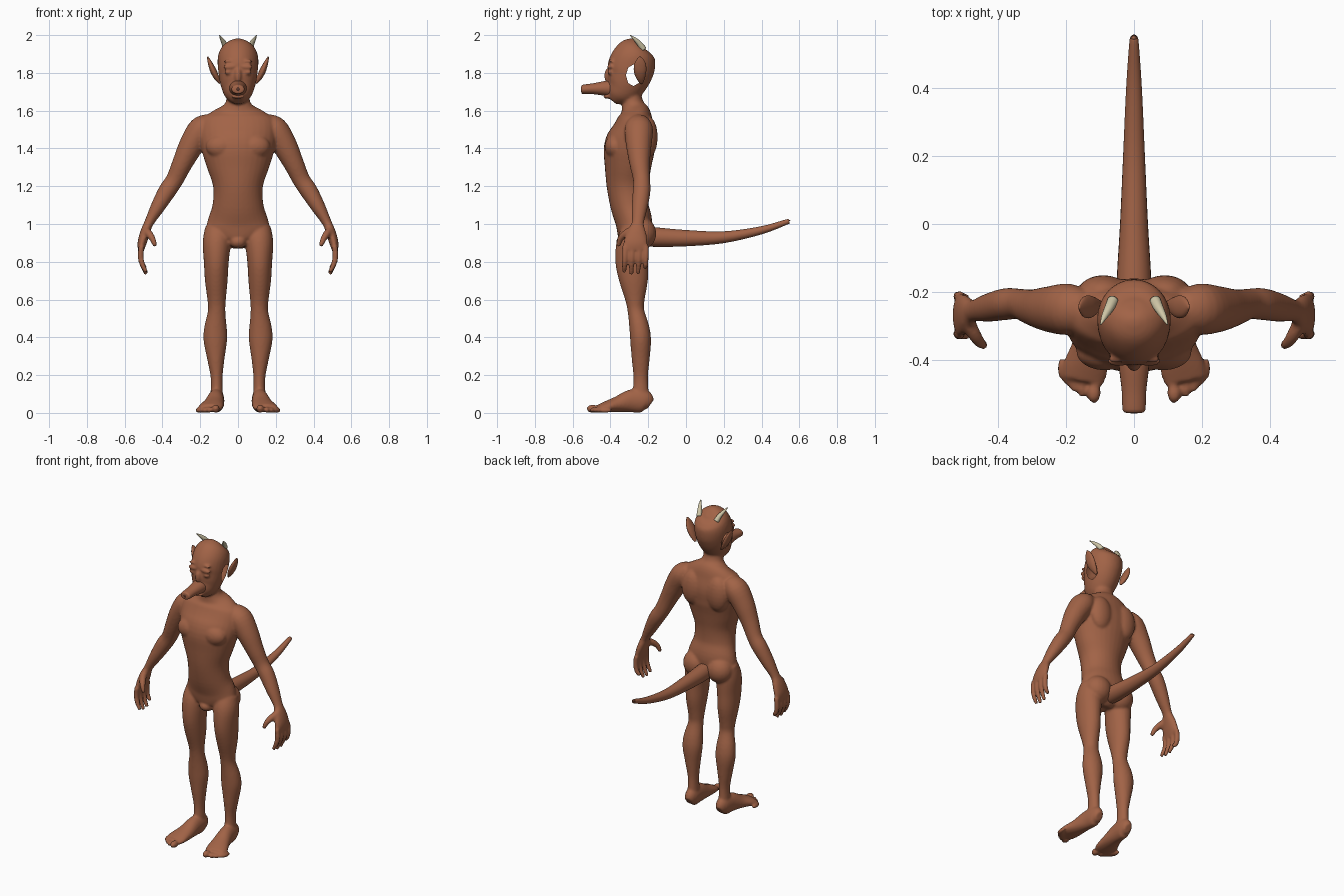
import bpy, bmesh, math
from mathutils import Vector

cube = bpy.data.objects.get("Cube")
if cube:
    bpy.data.objects.remove(cube, do_unlink=True)


def material(name, rgb):
    m = bpy.data.materials.new(name)
    m.use_nodes = True
    m.diffuse_color = (*rgb, 1)
    m.node_tree.nodes["Principled BSDF"].inputs["Base Color"].default_value = (*rgb, 1)
    return m


SKIN = material("brown skin", (0.36, 0.125, 0.062))
HORN = material("cream horn", (0.62, 0.56, 0.38))
DARK = material("dark nostril", (0.1, 0.035, 0.02))


def finish(name, bm, mat):
    bmesh.ops.recalc_face_normals(bm, faces=bm.faces)
    mesh = bpy.data.meshes.new(name)
    bm.to_mesh(mesh)
    bm.free()
    mesh.materials.append(mat)
    mesh.shade_smooth()
    ob = bpy.data.objects.new(name, mesh)
    bpy.context.collection.objects.link(ob)
    return ob


def spline(rows, steps=4):
    """Catmull-Rom interpolation of rows (x, y, z, a, b)."""
    rows = [rows[0], *rows, rows[-1]]
    out = []
    for p, q, r, s in zip(rows, rows[1:], rows[2:], rows[3:]):
        for i in range(steps):
            t = i / steps
            out.append([b + t * ((c - a) + t * ((2 * a - 5 * b + 4 * c - d)
                        + t * (3 * b - a - 3 * c + d))) / 2 for a, b, c, d in zip(p, q, r, s)])
    return out + [rows[-1]]


def tube(name, rows, ref, mat=SKIN, side=1, sides=24):
    """Loft ellipses along a path; b is the radius along ref, a across it."""
    rows = spline(rows)
    pts = [Vector((side * r[0], r[1], r[2])) for r in rows]
    bm = bmesh.new()
    rings = []
    for i, (p, row) in enumerate(zip(pts, rows)):
        t = (pts[min(i + 1, len(pts) - 1)] - pts[max(i - 1, 0)]).normalized()
        v = Vector(ref)
        v = (v - t * v.dot(t)).normalized()
        u = v.cross(t)
        angles = [math.tau * k / sides for k in range(sides)]
        rings.append([bm.verts.new(p + u * row[3] * math.cos(w) + v * row[4] * math.sin(w))
                      for w in angles])
    for r, s in zip(rings, rings[1:]):
        for k in range(sides):
            n = (k + 1) % sides
            bm.faces.new((r[k], r[n], s[n], s[k]))
    bm.faces.new(rings[0])
    bm.faces.new(rings[-1])
    return finish(name, bm, mat)


def blob(name, centre, size, mat=SKIN, side=1):
    bm = bmesh.new()
    bmesh.ops.create_uvsphere(bm, u_segments=20, v_segments=12, radius=1)
    bmesh.ops.scale(bm, vec=size, verts=bm.verts)
    bmesh.ops.translate(bm, vec=(side * centre[0], centre[1], centre[2]), verts=bm.verts)
    return finish(name, bm, mat)


def column(name, profile):
    """Upright loft from (z, half width, front y, back y)."""
    rows = [(0, (f + k) / 2, z, w, (k - f) / 2) for z, w, f, k in profile]
    return tube(name, rows, (0, 1, 0), sides=32)


X, Y, Z = (1, 0, 0), (0, 1, 0), (0, 0, 1)
parts = []

# Torso and neck
parts.append(column("torso", [
    (.88, .04, -.33, -.24), (.91, .11, -.355, -.2), (.96, .165, -.365, -.185),
    (1.02, .16, -.375, -.18), (1.1, .135, -.4, -.2), (1.2, .132, -.42, -.2),
    (1.3, .165, -.43, -.185), (1.4, .195, -.435, -.165), (1.48, .205, -.4, -.157),
    (1.55, .195, -.365, -.175), (1.59, .145, -.35, -.19), (1.63, .075, -.34, -.22),
    (1.68, .06, -.335, -.235), (1.75, .06, -.335, -.23)]))
parts.append(blob("groin", (0, -.325, .905), (.045, .045, .035)))

# Head
parts.append(column("head", [
    (1.652, .03, -.42, -.36), (1.68, .063, -.435, -.3), (1.72, .086, -.432, -.235),
    (1.78, .102, -.42, -.188), (1.83, .107, -.415, -.165), (1.88, .107, -.392, -.157),
    (1.92, .094, -.36, -.162), (1.945, .065, -.315, -.182), (1.955, .025, -.265, -.215)]))
parts.append(blob("nose_bridge", (0, -.415, 1.785), (.018, .018, .04)))
parts.append(blob("lips", (0, -.42, 1.675), (.035, .018, .012)))

for s in (1, -1):
    # Face relief
    parts.append(blob("brow", (.05, -.397, 1.862), (.028, .012, .008), side=s))
    parts.append(blob("eyelid", (.05, -.402, 1.803), (.024, .013, .013), side=s))
    parts.append(blob("brow_ridge", (.045, -.402, 1.832), (.036, .017, .011), side=s))
    # Chest, shoulder blades and buttocks
    parts.append(blob("chest_muscle", (.085, -.375, 1.41), (.085, .055, .065), side=s))
    parts.append(blob("shoulder_blade", (.09, -.2, 1.46), (.075, .05, .11), side=s))
    parts.append(blob("buttock", (.085, -.235, .95), (.085, .078, .085), side=s))
    # Arm
    parts.append(tube("arm", [
        (.14, -.25, 1.55, .04, .05), (.19, -.25, 1.505, .07, .075),
        (.245, -.25, 1.42, .066, .068), (.295, -.245, 1.32, .054, .054),
        (.335, -.235, 1.235, .047, .045), (.375, -.235, 1.175, .047, .047),
        (.425, -.245, 1.09, .038, .042), (.472, -.255, 1.005, .025, .032),
        (.49, -.26, .96, .026, .044)], Y, side=s))
    # Hand, fingers and thumb
    parts.append(tube("palm", [
        (.475, -.255, 1, .024, .032), (.492, -.262, .955, .026, .052),
        (.508, -.267, .9, .024, .064), (.514, -.267, .86, .016, .06)], Y, side=s))
    for k, tip in enumerate((.745, .733, .737, .765)):
        y = -.323 + .037 * k
        parts.append(tube("finger", [
            (.51, y, .885, .016, .016), (.516, y, .83, .016, .015),
            (.506, y - .002, .785, .015, .014), (.486, y - .004, tip, .011, .011)],
            Y, side=s, sides=12))
    parts.append(tube("thumb", [
        (.49, -.28, .97, .02, .022), (.468, -.325, .945, .02, .02),
        (.45, -.35, .915, .016, .016), (.437, -.357, .88, .011, .011)], Y, side=s, sides=12))
    # Leg
    parts.append(tube("leg", [
        (.1, -.27, .97, .075, .07), (.112, -.283, .9, .075, .085),
        (.115, -.287, .8, .066, .087), (.115, -.277, .7, .06, .076),
        (.113, -.27, .6, .049, .052), (.113, -.265, .54, .046, .044),
        (.119, -.247, .45, .06, .053), (.12, -.24, .38, .062, .055),
        (.117, -.24, .28, .045, .047), (.113, -.24, .18, .031, .038),
        (.113, -.24, .08, .034, .045)], Y, side=s))
    # Foot and toes
    parts.append(tube("foot", [
        (.112, -.188, .045, .024, .03), (.113, -.22, .062, .04, .06),
        (.118, -.29, .063, .045, .061), (.128, -.36, .046, .055, .043),
        (.142, -.42, .033, .066, .03), (.15, -.46, .025, .062, .02)], Z, side=s))
    for x, y, r in ((.118, -.495, .022), (.153, -.479, .016), (.178, -.462, .015),
                    (.198, -.443, .014), (.213, -.424, .013)):
        parts.append(blob("toe", (x, y, r), (r * .95, .032, r), side=s))

# Fuse the figure into one smooth skin
bpy.ops.object.select_all(action="DESELECT")
for ob in parts:
    ob.select_set(True)
bpy.context.view_layer.objects.active = parts[0]
bpy.ops.object.join()
rough = bpy.context.view_layer.objects.active
remesh = rough.modifiers.new("fuse", "REMESH")
remesh.mode = "VOXEL"
remesh.voxel_size = .0075
soften = rough.modifiers.new("soften", "SMOOTH")
soften.factor = .5
soften.iterations = 5
fused = rough.evaluated_get(bpy.context.evaluated_depsgraph_get())
bm = bmesh.new()
bm.from_mesh(fused.to_mesh())
bpy.data.objects.remove(rough, do_unlink=True)

# Open the sides of the skull in front of the ears
centre, ry, rz, cuts = Vector((0, -.278, 1.787)), .037, .053, 8
for k in range(cuts):
    a = math.tau * (k + .5) / cuts
    d = Vector((0, math.cos(a), math.sin(a)))
    normal = Vector((0, d.y / ry, d.z / rz))
    near = [f for f in bm.faces
            if abs((f.calc_center_median() - centre).z) < .09 and abs(f.calc_center_median().x) > .05]
    geom = set(near) | {e for f in near for e in f.edges} | {v for f in near for v in f.verts}
    bmesh.ops.bisect_plane(bm, geom=list(geom), plane_no=normal,
                           plane_co=centre + Vector((0, ry * d.y, rz * d.z)))


def in_opening(face):
    c = face.calc_center_median() - centre
    return abs(c.x) > .05 and all(
        c.y / ry * math.cos(w) + c.z / rz * math.sin(w) < 1
        for w in (math.tau * (k + .5) / cuts for k in range(cuts)))


bmesh.ops.delete(bm, geom=[f for f in bm.faces if in_opening(f)], context="FACES")
for f in bm.faces:
    f.material_index = 0
finish("body", bm, SKIN)

# Long snout with nostril
tube("snout", [(0, -.4, 1.718, .046, .043), (0, -.43, 1.718, .043, .039),
               (0, -.49, 1.716, .036, .029), (0, -.54, 1.713, .034, .025),
               (0, -.552, 1.713, .029, .021), (0, -.555, 1.713, .018, .013)], Z)
blob("nostril", (0, -.554, 1.713), (.012, .003, .009), DARK)

# Tail
tube("tail", [(0, -.23, .935, .052, .05), (0, -.15, .93, .051, .05), (0, 0, .925, .043, .041),
              (0, .2, .93, .031, .032), (0, .4, .967, .021, .023),
              (0, .53, 1.01, .014, .014), (0, .545, 1.015, .011, .011)], X)

for s, label in ((1, "left"), (-1, "right")):
    # Pointed ears
    tube(label + "_ear", [
        (.095, -.235, 1.745, .006, .008), (.113, -.24, 1.775, .014, .024),
        (.13, -.243, 1.81, .017, .033), (.145, -.243, 1.845, .013, .031),
        (.155, -.243, 1.87, .008, .019), (.161, -.243, 1.886, .003, .005)], Y, side=s)
    # Horns
    tube(label + "_horn", [
        (.062, -.225, 1.925, .017, .017), (.073, -.247, 1.955, .014, .014),
        (.087, -.272, 1.98, .009, .009), (.098, -.295, 1.999, .002, .002)], Y, HORN, s, 14)
